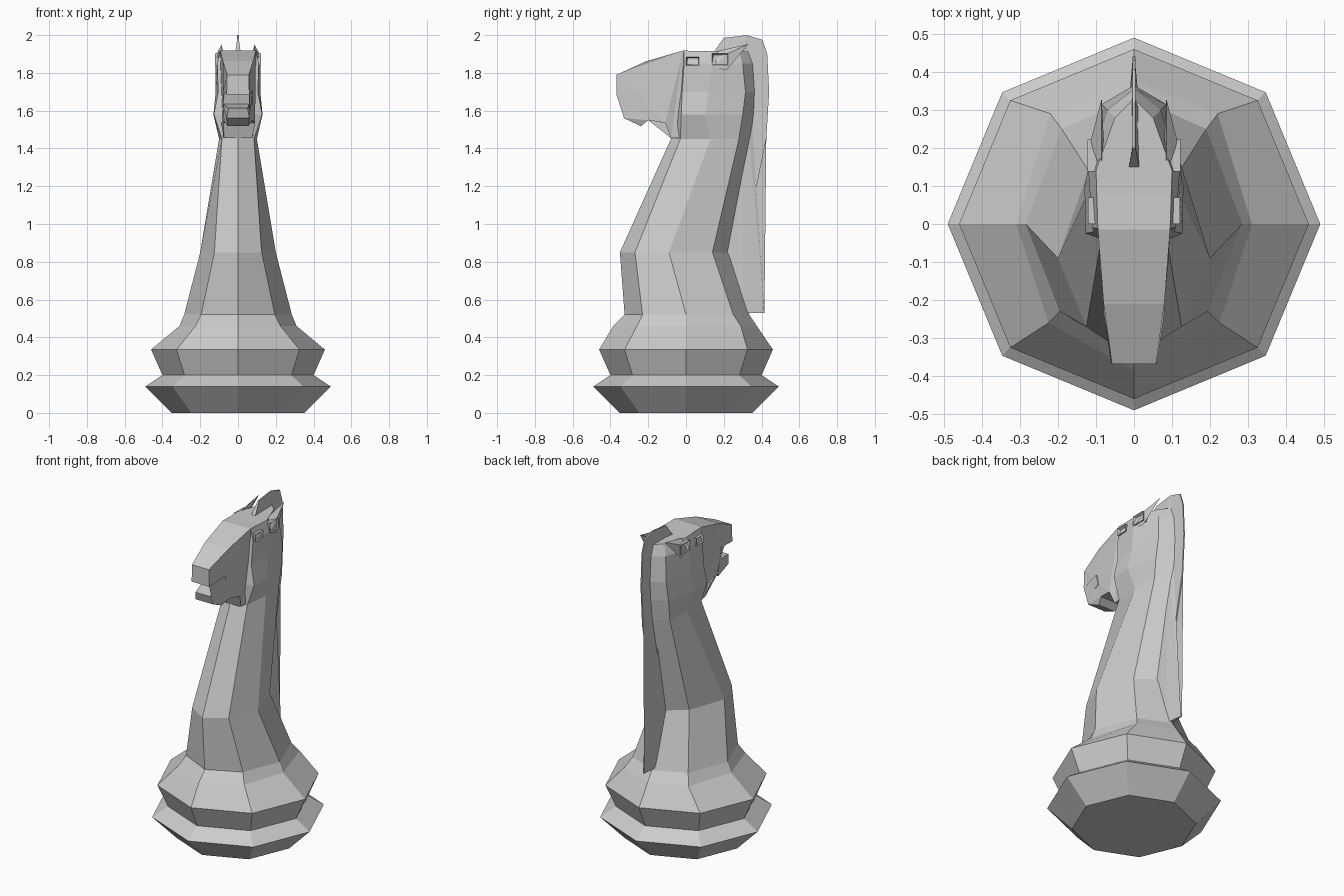
import bpy, bmesh
from math import sin, cos, pi

if "Cube" in bpy.data.objects:
    bpy.data.objects.remove(bpy.data.objects["Cube"])


def finish(bm, name):
    bmesh.ops.recalc_face_normals(bm, faces=bm.faces[:])
    me = bpy.data.meshes.new(name)
    bm.to_mesh(me)
    bm.free()
    ob = bpy.data.objects.new(name, me)
    bpy.context.collection.objects.link(ob)
    return ob


def mirror(ob):
    m = ob.modifiers.new("mirror", 'MIRROR')
    m.use_mirror_merge = False


def loft(name, rings):
    """Skin closed rings of equal point count and cap both ends."""
    bm = bmesh.new()
    vs = [[bm.verts.new(p) for p in r] for r in rings]
    n = len(vs[0])
    for a, b in zip(vs, vs[1:]):
        for i in range(n):
            j = (i + 1) % n
            bm.faces.new((a[i], a[j], b[j], b[i]))
    bm.faces.new(vs[0])
    bm.faces.new(vs[-1])
    return finish(bm, name)


def slab(name, outline):
    """Side profile of (y, z, half width) points, spanned across x = 0."""
    bm = bmesh.new()
    left = [bm.verts.new((-w, y, z)) for y, z, w in outline]
    right = [bm.verts.new((w, y, z)) for y, z, w in outline]
    n = len(outline)
    for i in range(n):
        j = (i + 1) % n
        bm.faces.new((left[i], left[j], right[j], right[i]))
    sides = [bm.faces.new(left), bm.faces.new(right)]
    bmesh.ops.triangulate(bm, faces=sides)
    return finish(bm, name)


def octagon(r, z):
    return [(r * sin(i * pi / 4), -r * cos(i * pi / 4), z) for i in range(8)]


def section(z, f, fd, s, bd, b):
    """Symmetric eight-sided ring: front, front corner, side, back corner, back."""
    half = [fd, s, bd]
    return ([(0, f, z)] + [(x, y, z) for x, y in half] + [(0, b, z)]
            + [(-x, y, z) for x, y in reversed(half)])


# Stepped octagonal foot
loft("base", [octagon(r, z) for r, z in
              [(.35, 0), (.49, .14), (.40, .2), (.46, .335)]])

# Shoulder, neck and skull in one skin
loft("neck", [octagon(.46, .335)] + [section(*s) for s in [
    (.46, -.385, (.225, -.26), (.31, 0), (.22, .29), .375),
    (.52, -.325, (.195, -.23), (.285, 0), (.19, .25), .335),
    (.85, -.35, (.125, -.27), (.2, -.09), (.12, .14), .23),
    (1.45, -.08, (.085, -.03), (.1, .13), (.085, .28), .345),
    (1.58, -.07, (.128, -.025), (.13, .1), (.09, .3), .36),
    (1.7, -.05, (.105, -.02), (.118, .12), (.085, .315), .365),
    (1.85, -.03, (.11, -.01), (.12, .14), (.07, .3), .355),
    (1.915, -.015, (.095, -.012), (.1, .14), (.05, .28), .33)]])

# Muzzle with open mouth and jaw
slab("muzzle", [
    (.08, 1.915, .095), (-.015, 1.918, .095), (-.21, 1.862, .08),
    (-.368, 1.79, .058), (-.368, 1.685, .06), (-.235, 1.705, .08),
    (-.217, 1.636, .08), (-.345, 1.613, .05), (-.328, 1.56, .06),
    (-.238, 1.518, .055), (-.2, 1.55, .075), (-.11, 1.535, .09),
    (-.08, 1.455, .075), (.08, 1.455, .085)])

# Wedge-shaped crest down the back of the neck
outer = [(.2, 1.985), (.32, 2.0), (.405, 1.975), (.43, 1.9),
         (.44, 1.7), (.425, 1.45), (.305, .86), (.415, .53)]
inner = [(.3, .53), (.19, .86), (.3, 1.45), (.3, 1.85), (.14, 1.9)]
slab("mane", [(y, z, .004) for y, z in outer]
     + [(y, z, .015) for y, z in inner])


# Sunken square rims for eyes and ear openings
def socket(name, y, z, sy, sz, x):
    bm = bmesh.new()
    bmesh.ops.create_cube(bm, size=1)
    for v in bm.verts:
        v.co = (x - .02 + v.co.x * .04, y + v.co.y * sy, z + v.co.z * sz)
    bm.faces.ensure_lookup_table()
    face = max(bm.faces, key=lambda f: f.calc_center_median().x)
    bmesh.ops.inset_region(bm, faces=[face], thickness=.01, depth=0)
    bmesh.ops.translate(bm, verts=face.verts[:], vec=(-.015, 0, 0))
    mirror(finish(bm, name))


socket("eyes", .035, 1.862, .07, .046, .121)
socket("ear_openings", .18, 1.872, .085, .06, .122)

# Backswept pointed ears
bm = bmesh.new()
base = [bm.verts.new(p) for p in [(.085, .14, 1.91), (.115, .14, 1.83),
                                  (.115, .215, 1.815), (.08, .23, 1.9)]]
tip = bm.verts.new((.085, .33, 1.952))
rim = bm.verts.new((.115, .215, 1.9))
bm.faces.new((base[0], base[1], base[2], base[3]))
for a, b in [(base[1], base[2]), (base[0], base[1])]:
    bm.faces.new((a, b, rim))
for a, b in [(base[2], base[3]), (base[3], base[0]),
             (base[0], rim), (rim, base[2])]:
    bm.faces.new((a, b, tip))
mirror(finish(bm, "ears"))
